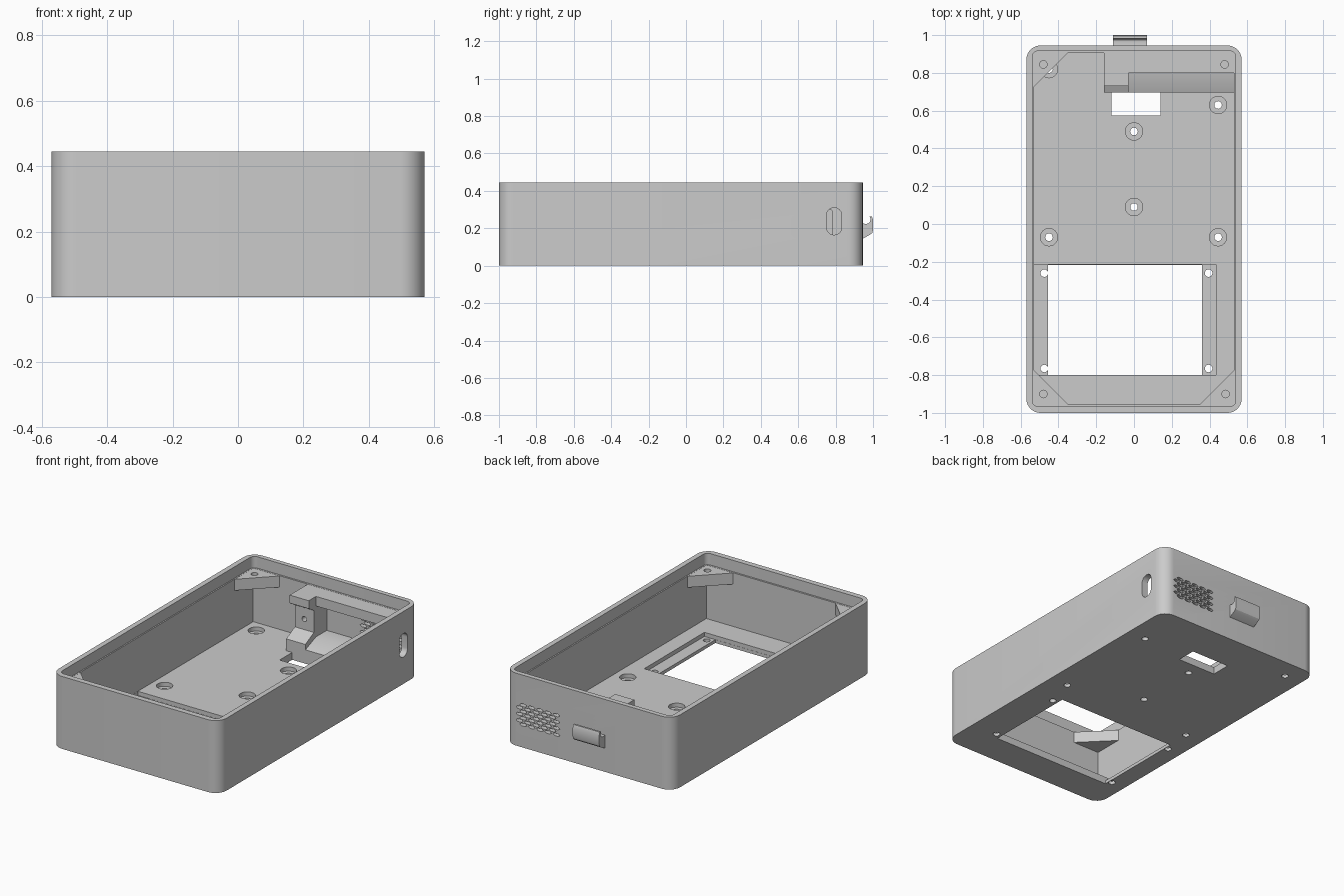
import bpy, bmesh, math
from mathutils import Vector

if "Cube" in bpy.data.objects:
    bpy.data.objects.remove(bpy.data.objects["Cube"])

grey = bpy.data.materials.new("plain_grey")
grey.diffuse_color = (0.6, 0.6, 0.6, 1)
grey.use_nodes = True
grey.node_tree.nodes["Principled BSDF"].inputs["Base Color"].default_value = grey.diffuse_color


def place(a, b, t, axis):
    """Profile point (a, b) at depth t along the extrusion axis."""
    return {"x": Vector((t, a, b)), "y": Vector((a, t, b)), "z": Vector((a, b, t))}[axis]


def solid(name, prisms):
    """One object from several prisms, each (profile, low, high, axis)."""
    bm = bmesh.new()
    for pts, lo, hi, axis in prisms:
        low = [bm.verts.new(place(a, b, lo, axis)) for a, b in pts]
        high = [bm.verts.new(place(a, b, hi, axis)) for a, b in pts]
        bm.faces.new(low)
        bm.faces.new(high)
        for i in range(len(pts)):
            j = (i + 1) % len(pts)
            bm.faces.new((low[i], low[j], high[j], high[i]))
    bmesh.ops.recalc_face_normals(bm, faces=bm.faces)
    mesh = bpy.data.meshes.new(name)
    bm.to_mesh(mesh)
    bm.free()
    mesh.materials.append(grey)
    ob = bpy.data.objects.new(name, mesh)
    bpy.context.collection.objects.link(ob)
    return ob


def rounded(x0, x1, y0, y1, r, n=8):
    pts = []
    corners = ((x1 - r, y1 - r), (x0 + r, y1 - r), (x0 + r, y0 + r), (x1 - r, y0 + r))
    for k, (cx, cy) in enumerate(corners):
        for i in range(n + 1):
            t = math.pi / 2 * (k + i / n)
            pts.append((cx + r * math.cos(t), cy + r * math.sin(t)))
    return pts


def rect(x0, x1, y0, y1):
    return [(x0, y0), (x1, y0), (x1, y1), (x0, y1)]


def circle(x, y, r, n=24):
    return [(x + r * math.cos(2 * math.pi * i / n), y + r * math.sin(2 * math.pi * i / n))
            for i in range(n)]


def cut(ob, prisms):
    """Subtract prisms from an object and drop the cutter."""
    cutter = solid("cutter", prisms)
    cutter.hide_render = True
    mod = ob.modifiers.new("cut", "BOOLEAN")
    mod.operation, mod.solver, mod.object = "DIFFERENCE", "EXACT", cutter
    deps = bpy.context.evaluated_depsgraph_get()
    mesh = bpy.data.meshes.new_from_object(ob.evaluated_get(deps))
    ob.modifiers.clear()
    ob.data = mesh
    bpy.data.objects.remove(cutter)


FLOOR, LEDGE, TOP = 0.045, 0.375, 0.445

# Case shell: cavity, then the rabbet for a lid
case = solid("case", [(rounded(-0.57, 0.57, -1, 0.945, 0.075), 0, TOP, "z")])
cut(case, [(rect(-0.53, 0.53, -0.955, 0.905), FLOOR, 0.6, "z")])
cut(case, [(rounded(-0.538, 0.538, -0.966, 0.916, 0.03), LEDGE, 0.6, "z")])

# Display recess, display window and small rear window
cut(case, [(rect(-0.529, 0.435, -0.80, -0.215), 0.02, 0.1, "z")])
cut(case, [(rect(-0.455, 0.36, -0.799, -0.216), -0.1, 0.1, "z"),
           (rect(-0.12, 0.14, 0.575, 0.697), -0.1, 0.1, "z")])

# Counterbored floor holes and display screw holes
spots = [(-0.45, 0.82), (0.445, 0.63), (0, 0.49), (0, 0.09), (-0.45, -0.07), (0.445, -0.07)]
cut(case, [(circle(x, y, 0.046), 0.02, 0.1, "z") for x, y in spots])
cut(case, [(circle(x, y, 0.02), -0.1, 0.1, "z") for x, y in spots]
    + [(circle(x, y, 0.02), -0.1, 0.1, "z") for x in (-0.475, 0.395) for y in (-0.26, -0.765)])

# Side slot and rear vent grid
cut(case, [(rounded(0.752, 0.832, 0.165, 0.31, 0.0395), 0.5, 0.7, "x")])
vents = []
for row in range(7):
    for col in range(5):
        x = 0.22 + col * 0.056 + (row % 2) * 0.026
        vents.append((circle(x, 0.14 + row * 0.02, 0.024, 6), 0.85, 1.1, "y"))
vents = [([(a, z + (b - z) * 0.4) for a, b in pts], lo, hi, ax)
         for pts, lo, hi, ax in vents for z in [sum(p[1] for p in pts) / 6]]
cut(case, vents)

# Triangular corner supports with lid screw holes
parts = [case]
for name, sx, cy, sy, hole in (("rear_left_support", -1, 0.915, 1, (-0.48, 0.845)),
                               ("front_left_support", -1, -0.963, -1, (-0.48, -0.9)),
                               ("front_right_support", 1, -0.963, -1, (0.485, -0.9))):
    tri = [(sx * 0.537, cy), (sx * 0.34, cy), (sx * 0.537, cy - sy * 0.197)]
    boss = solid(name, [(tri, 0.305, LEDGE - 0.001, "z")])
    cut(boss, [(circle(*hole, 0.02), 0.315, 0.5, "z")])
    parts.append(boss)

# Rear right shelf beneath the lid
shelf = solid("rear_shelf", [(rect(-0.03, 0.537, 0.8, 0.915), 0.315, LEDGE - 0.001, "z")])
cut(shelf, [(circle(0.48, 0.845, 0.02), 0.325, 0.5, "z")])

# Clamp bracket with overhanging top and sloped foot
bracket = solid("bracket", [([(0.915, 0.374), (0.73, 0.374), (0.73, 0.325), (0.78, 0.295),
                              (0.78, 0.16), (0.697, 0.118), (0.697, 0.04), (0.915, 0.04)],
                             -0.16, -0.03, "x")])
cut(bracket, [(circle(-0.095, 0.225, 0.016), 0.7, 0.86, "y")])

# Sloped ramp below the vents
ramp = solid("ramp", [([(0.697, 0.04), (0.697, 0.085), (0.8, 0.125), (0.907, 0.125),
                        (0.907, 0.04)], -0.03, 0.537, "x")])

# Rear hook with a curled lip
outer = [(0.935, 0.14), (0.945, 0.145), (0.985, 0.166), (0.996, 0.176), (1.0, 0.19),
         (1.0, 0.245), (0.994, 0.262), (0.982, 0.262)]
inner = [(0.987, 0.25), (0.984, 0.235), (0.975, 0.226), (0.96, 0.223), (0.935, 0.228)]
hook = solid("rear_hook", [(outer + inner, -0.11, 0.07, "x")])
parts += [shelf, bracket, ramp, hook]

# Smooth rounded corners while keeping machined edges sharp
bpy.ops.object.select_all(action="DESELECT")
for ob in parts:
    ob.select_set(True)
bpy.context.view_layer.objects.active = case
bpy.ops.object.shade_smooth_by_angle(angle=math.radians(30))
